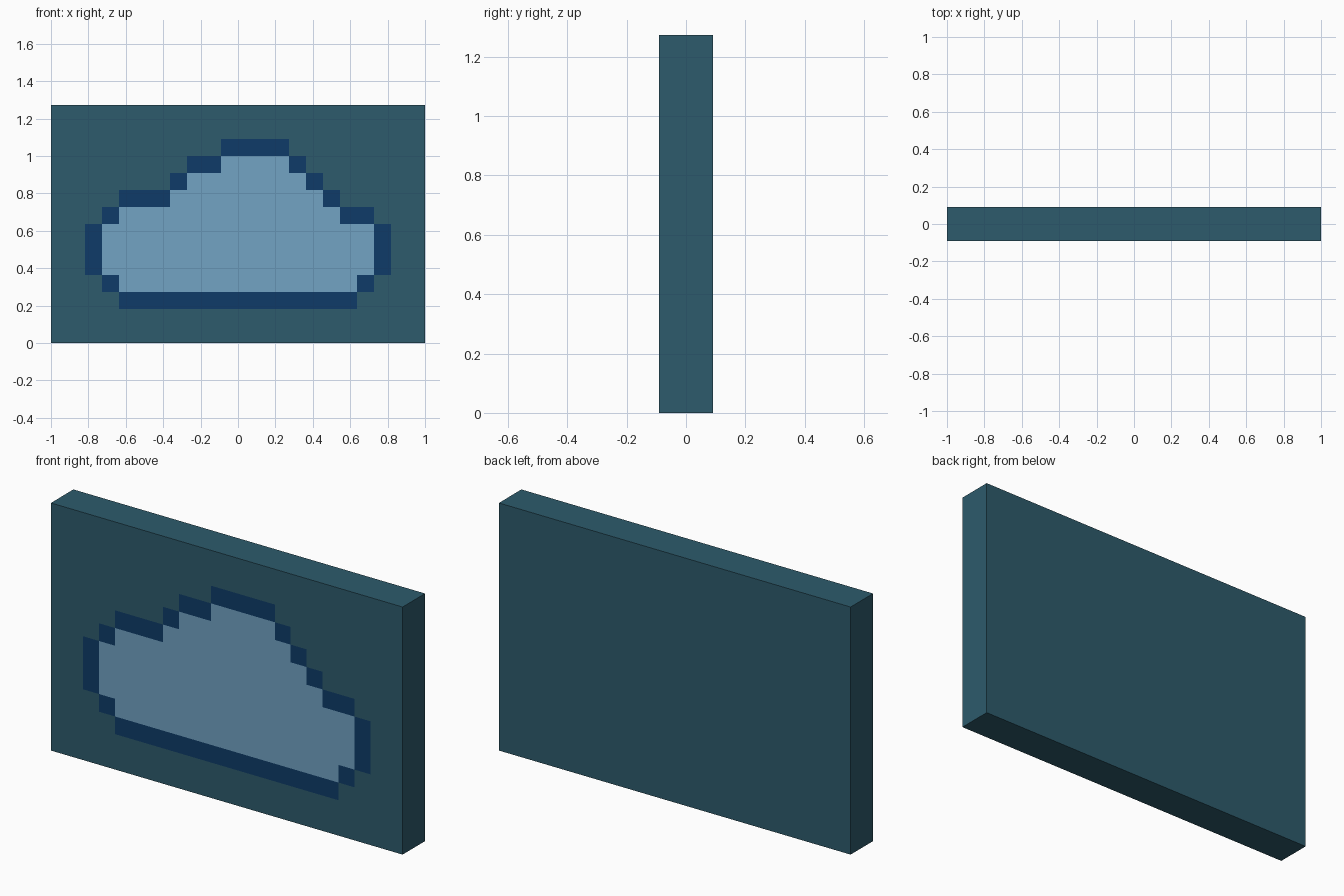
import bpy, bmesh

if "Cube" in bpy.data.objects:
    bpy.data.objects.remove(bpy.data.objects["Cube"])

U = 2 / 22            # one pixel cell
COLS, ROWS = 22, 14
HALF = U              # half the panel thickness


def srgb(r, g, b):
    lin = [(c / 255 / 12.92) if c / 255 <= 0.04045 else ((c / 255 + 0.055) / 1.055) ** 2.4
           for c in (r, g, b)]
    return (*lin, 1)


def material(name, rgb):
    m = bpy.data.materials.new(name)
    m.diffuse_color = srgb(*rgb)
    m.use_nodes = True
    m.node_tree.nodes["Principled BSDF"].inputs["Base Color"].default_value = m.diffuse_color
    return m


# Cloud rows from the bottom: (outer start, inner start, inner end, outer end) in columns
CLOUD = {
    2: (4, 4, 4, 18),
    3: (3, 4, 18, 19),
    4: (2, 3, 19, 20),
    5: (2, 3, 19, 20),
    6: (2, 3, 19, 20),
    7: (3, 4, 17, 19),
    8: (4, 7, 16, 17),
    9: (7, 8, 15, 16),
    10: (8, 10, 14, 15),
    11: (10, 10, 10, 14),
}


def cell_colour(c, r):
    if r not in CLOUD:
        return 0
    a, b, d, e = CLOUD[r]
    if b <= c < d:
        return 2
    return 1 if a <= c < e else 0


bm = bmesh.new()

# Front face as a pixel grid, coloured by cell
grid = [[bm.verts.new((-1 + c * U, -HALF, r * U)) for c in range(COLS + 1)]
        for r in range(ROWS + 1)]
for r in range(ROWS):
    for c in range(COLS):
        f = bm.faces.new((grid[r][c], grid[r][c + 1], grid[r + 1][c + 1], grid[r + 1][c]))
        f.material_index = cell_colour(c, r)

# Sides and back as single plain faces
back = [bm.verts.new((x, HALF, z)) for x, z in
        ((-1, 0), (1, 0), (1, ROWS * U), (-1, ROWS * U))]
bl, br, tr, tl = back
bm.faces.new(back)
bm.faces.new(grid[0] + [br, bl])
bm.faces.new(grid[ROWS] + [tr, tl])
bm.faces.new([row[0] for row in grid] + [tl, bl])
bm.faces.new([row[COLS] for row in grid] + [tr, br])
bmesh.ops.recalc_face_normals(bm, faces=bm.faces)

mesh = bpy.data.meshes.new("cloud_panel")
bm.to_mesh(mesh)
bm.free()
for m in (material("teal panel", (45, 91, 108)),
          material("navy outline", (14, 59, 104)),
          material("light blue cloud", (114, 163, 196))):
    mesh.materials.append(m)
bpy.context.collection.objects.link(bpy.data.objects.new("cloud_panel", mesh))
